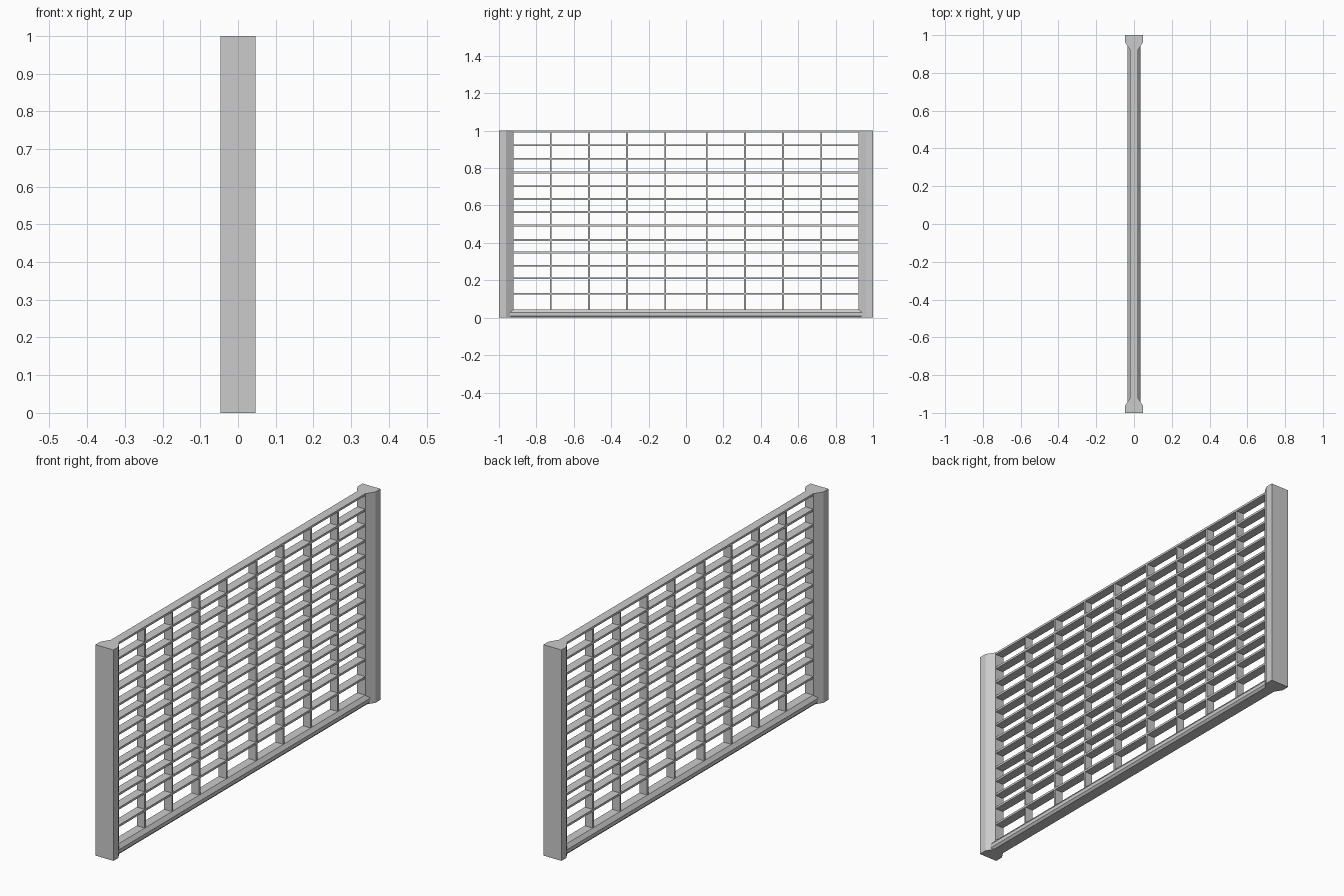
import bpy
import bmesh
from mathutils import Vector

cube = bpy.data.objects.get("Cube")
if cube:
    bpy.data.objects.remove(cube, do_unlink=True)

grey = bpy.data.materials.new("light_grey")
grey.use_nodes = True
colour = (0.6, 0.6, 0.6, 1)
grey.diffuse_color = colour
grey.node_tree.nodes["Principled BSDF"].inputs["Base Color"].default_value = colour


def extrude_profile(name, points, direction):
    """Flat polygon swept along a vector into a closed solid."""
    bm = bmesh.new()
    face = bm.faces.new([bm.verts.new(p) for p in points])
    swept = bmesh.ops.extrude_face_region(bm, geom=[face])["geom"]
    verts = [v for v in swept if isinstance(v, bmesh.types.BMVert)]
    bmesh.ops.translate(bm, vec=Vector(direction), verts=verts)
    bmesh.ops.recalc_face_normals(bm, faces=bm.faces)
    mesh = bpy.data.meshes.new(name)
    bm.to_mesh(mesh)
    bm.free()
    mesh.materials.append(grey)
    obj = bpy.data.objects.new(name, mesh)
    bpy.context.collection.objects.link(obj)
    return obj


def box(name, x, y, z):
    """Box spanning three (low, high) ranges."""
    base = [(x[0], y[0], z[0]), (x[1], y[0], z[0]),
            (x[1], y[1], z[0]), (x[0], y[1], z[0])]
    return extrude_profile(name, base, (0, 0, z[1] - z[0]))


# End posts, tapering towards the grille
half = [(0.047, 1), (0.047, 0.962), (0.022, 0.922)]
outline = half + [(-x, y) for x, y in reversed(half)]
for name, side in (("front_post", -1), ("back_post", 1)):
    extrude_profile(name, [(x, side * y, 0) for x, y in outline], (0, 0, 1))

# Bottom rail with chamfered sides
half = [(0.026, 0), (0.035, 0.01), (0.035, 0.027), (0.021, 0.045)]
outline = half + [(-x, z) for x, z in reversed(half)]
extrude_profile("bottom_rail", [(x, -0.94, z) for x, z in outline], (0, 1.88, 0))

# Horizontal slats
depth = (-0.021, 0.021)
slats = [0.128, 0.211, 0.278, 0.349, 0.416, 0.492, 0.565,
         0.634, 0.703, 0.776, 0.85, 0.922, 0.995]
for i, z in enumerate(slats):
    box(f"slat_{i + 1}", depth, (-0.93, 0.93), (z - 0.005, z + 0.005))

# Upright dividers, mirrored about the middle
for i in range(4):
    y = 0.111 + 0.204 * i
    for label, side in (("front", -1), ("back", 1)):
        box(f"{label}_divider_{i + 1}", (-0.02, 0.02),
            (side * y - 0.005, side * y + 0.005), (0.04, 0.995))
